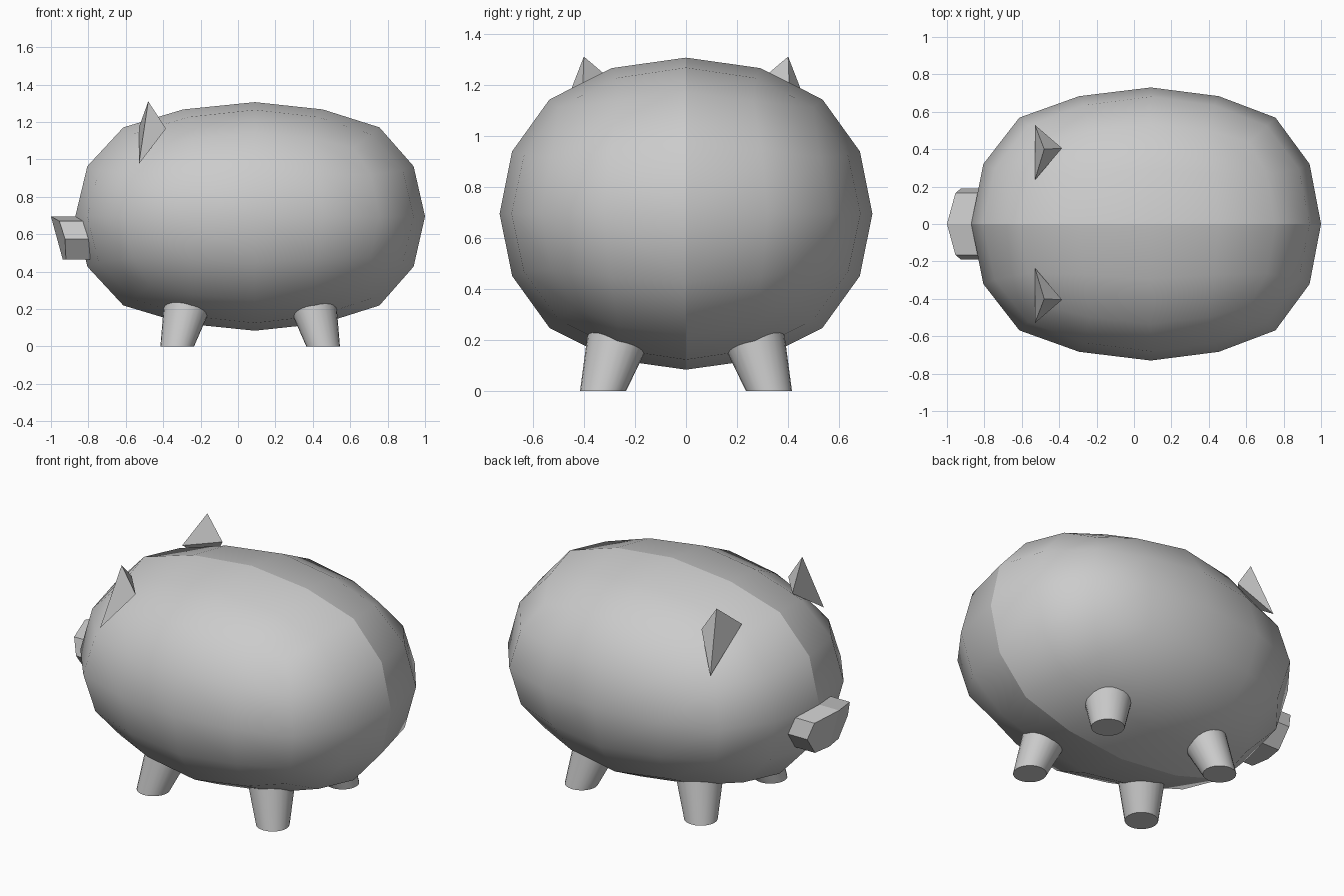
import bpy, bmesh
from mathutils import Vector

if "Cube" in bpy.data.objects:
    bpy.data.objects.remove(bpy.data.objects["Cube"])


def make_object(name, bm, smooth=None):
    bmesh.ops.recalc_face_normals(bm, faces=bm.faces[:])
    me = bpy.data.meshes.new(name)
    bm.to_mesh(me)
    bm.free()
    ob = bpy.data.objects.new(name, me)
    bpy.context.collection.objects.link(ob)
    bpy.ops.object.select_all(action='DESELECT')
    bpy.context.view_layer.objects.active = ob
    ob.select_set(True)
    if smooth is not None:
        bpy.ops.object.shade_smooth_by_angle(angle=smooth)
    return ob


def mirror_y(ob, merge=True):
    m = ob.modifiers.new("mirror", 'MIRROR')
    m.use_axis = (False, True, False)
    m.use_mirror_merge = merge


# body: subdivided cube stretched to an egg, one half mirrored with an open seam
bm = bmesh.new()
bmesh.ops.create_cube(bm, size=2)
body = make_object("body", bm)
sub = body.modifiers.new("round", 'SUBSURF')
sub.levels = 2
sub.use_limit_surface = False
bpy.ops.object.modifier_apply(modifier="round")
bm = bmesh.new()
bm.from_mesh(body.data)
r = max(v.co.x for v in bm.verts)
for v in bm.verts:
    x, y, z = v.co / r
    full = 1 + 0.1 * max(0, abs(x) - 0.38) / 0.55
    v.co = (0.09 + x * (0.91 if x > 0 else 0.96),
            y * full * 0.73, 0.695 + z * full * 0.611)
bmesh.ops.delete(bm, geom=[v for v in bm.verts if v.co.y > 0.001], context='VERTS')
for f in bm.faces:
    f.smooth = True
bm.to_mesh(body.data)
bm.free()
mirror_y(body, merge=False)

# legs: tapered cylinders splayed outwards, tops buried in the body
for name, side in (("head_end_leg", -1), ("tail_end_leg", 1)):
    bm = bmesh.new()
    bmesh.ops.create_cone(bm, cap_ends=True, segments=24, radius1=0.09,
                          radius2=0.143, depth=0.3)
    for v in bm.verts:
        z = v.co.z + 0.15
        v.co = Vector((0.065 + side * (0.39 - 0.26 * z) + v.co.x,
                       -0.325 + 0.31 * z + v.co.y, z))
    mirror_y(make_object(name, bm, smooth=0.6))

# snout: faceted slanted face extruded back into the head
half = [(-1.0, 0, .695), (-.955, -.165, .67), (-.925, -.19, .575),
        (-.92, -.11, .465), (-.937, 0, .465)]
bm = bmesh.new()
front = [bm.verts.new(p) for p in half]
back = [bm.verts.new((-.7, y, z)) for x, y, z in half]
bm.faces.new(front)
bm.faces.new(back[::-1])
for i in range(4):
    bm.faces.new((front[i], back[i], back[i + 1], front[i + 1]))
snout = make_object("snout", bm)
mirror_y(snout)

# ears: pointed tetrahedra
bm = bmesh.new()
tip, rear, outer, inner = [bm.verts.new(p) for p in (
    (-.48, -.40, 1.31), (-.385, -.405, 1.165), (-.53, -.53, .975), (-.53, -.235, 1.17))]
for f in ((tip, rear, outer), (tip, inner, rear), (tip, outer, inner), (rear, inner, outer)):
    bm.faces.new(f)
mirror_y(make_object("ears", bm))
